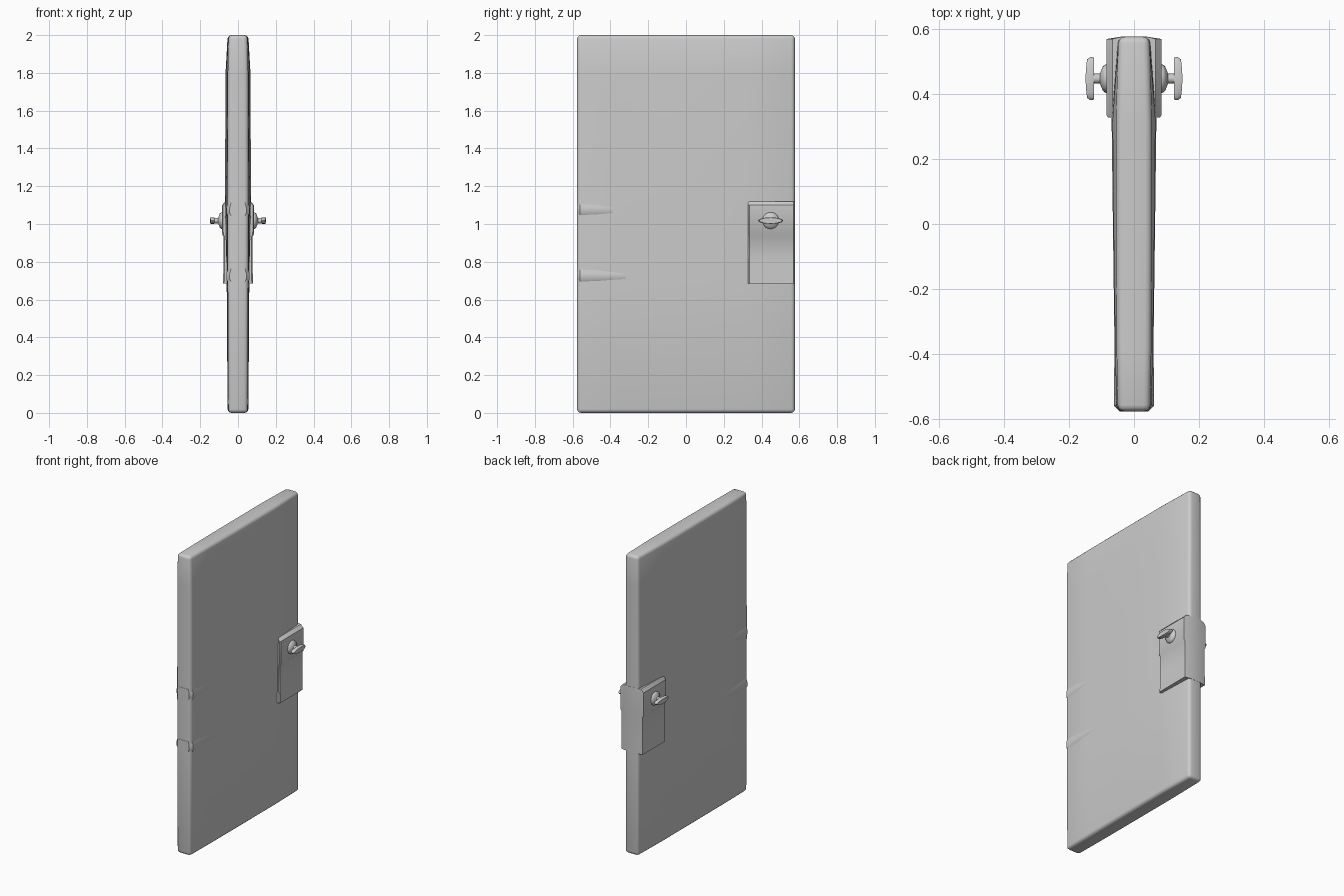
import bpy, bmesh, math
from mathutils import Matrix

if "Cube" in bpy.data.objects:
    bpy.data.objects.remove(bpy.data.objects["Cube"])


def finish(name, bm, angle=40):
    bmesh.ops.recalc_face_normals(bm, faces=bm.faces)
    mesh = bpy.data.meshes.new(name)
    bm.to_mesh(mesh)
    bm.free()
    ob = bpy.data.objects.new(name, mesh)
    bpy.context.collection.objects.link(ob)
    bpy.ops.object.select_all(action='DESELECT')
    ob.select_set(True)
    bpy.context.view_layer.objects.active = ob
    bpy.ops.object.shade_smooth_by_angle(angle=math.radians(angle))
    return ob


def loft(bm, rings):
    """Join closed rings of points and cap both ends."""
    rows = [[bm.verts.new(p) for p in r] for r in rings]
    n = len(rows[0])
    for a, b in zip(rows, rows[1:]):
        for i in range(n):
            bm.faces.new((a[i], a[(i + 1) % n], b[(i + 1) % n], b[i]))
    bm.faces.new(rows[0])
    bm.faces.new(rows[-1])


# Door slab: slightly bulging faces with a rounded rim
ys = [-0.577, -0.38, 0.0, 0.32, 0.577]
zs = [0.0, 0.7, 1.1, 1.8, 2.0]
half = [[.051, .054, .055, .055, .050],
        [.054, .057, .059, .060, .050],
        [.055, .060, .065, .069, .050],
        [.054, .058, .063, .066, .048],
        [.050, .053, .055, .055, .048]]
bm = bmesh.new()
sheets = []
for s in (-1, 1):
    g = [[bm.verts.new((s * half[j][i], ys[i], zs[j])) for i in range(5)] for j in range(5)]
    for j in range(4):
        for i in range(4):
            bm.faces.new((g[j][i], g[j][i + 1], g[j + 1][i + 1], g[j + 1][i]))
    sheets.append(g[0] + [r[4] for r in g[1:]] + g[4][3::-1] + [r[0] for r in g[3:0:-1]])
a, b = sheets
for i in range(len(a)):
    k = (i + 1) % len(a)
    bm.faces.new((a[i], a[k], b[k], b[i]))
bmesh.ops.recalc_face_normals(bm, faces=bm.faces)
rim = [e for e in bm.edges if e.calc_face_angle(0) > 1.0]
bmesh.ops.bevel(bm, geom=rim, offset=0.02, segments=3, profile=0.5, affect='EDGES')
finish("door_slab", bm, 50)

# Hinge bands wrapping the rear edge and fading into the faces
for name, z in (("upper_hinge_band", 1.08), ("lower_hinge_band", 0.73)):
    bm = bmesh.new()
    rings = []
    for y, x, h in ((-0.578, .044, .034), (-0.56, .061, .040), (-0.47, .0615, .038), (-0.32, .058, .034)):
        rings.append([(sx * x * fx, y, z + sz * h * fz) for sx, sz, fx, fz in
                      ((1, 1, .84, 1), (1, 1, 1, .2), (1, -1, 1, .6), (1, -1, .84, 1),
                       (-1, -1, .84, 1), (-1, -1, 1, .6), (-1, 1, 1, .2), (-1, 1, .84, 1))])
    loft(bm, rings)
    finish(name, bm, 35)

# Lock case clasping the front edge
bm = bmesh.new()
rings = []
for z, x in ((0.685, .079), (0.80, .077), (0.935, .077), (0.945, .084), (1.10, .085), (1.12, .066)):
    rings.append([(x, .570, z), (.035, .578, z), (-.035, .578, z), (-x, .570, z),
                  (-x, .335, z), (-x + .006, .328, z), (x - .006, .328, z), (x, .335, z)])
loft(bm, rings)
finish("lock_case", bm, 35)

# Turning handles on both faces: rose, stem and curved oval grip
for side, s in (("right", 1), ("left", -1)):
    place = Matrix.Translation((0, 0.448, 1.018))
    bm = bmesh.new()
    prof = ((.07, .044), (.088, .044), (.096, .038), (.103, .02), (.105, .015), (.128, .015))
    loft(bm, [[(s * x, r * math.cos(t), r * math.sin(t)) for t in
               [math.tau * k / 20 for k in range(20)]] for x, r in prof])
    bm.transform(place)
    finish(side + "_handle_stem", bm)

    bm = bmesh.new()
    rings = []
    for x, f in ((.124, .97), (.130, 1.0), (.141, 1.0), (.149, .9)):
        ring = []
        for k in range(24):
            t = math.tau * k / 24
            y = .066 * f * math.cos(t)
            bend = 1.3 * y * y if x > .135 else 0.3 * y * y
            ring.append((s * (x - bend), y, .017 * f * math.sin(t)))
        rings.append(ring)
    loft(bm, rings)
    bm.transform(place)
    finish(side + "_handle_grip", bm)
